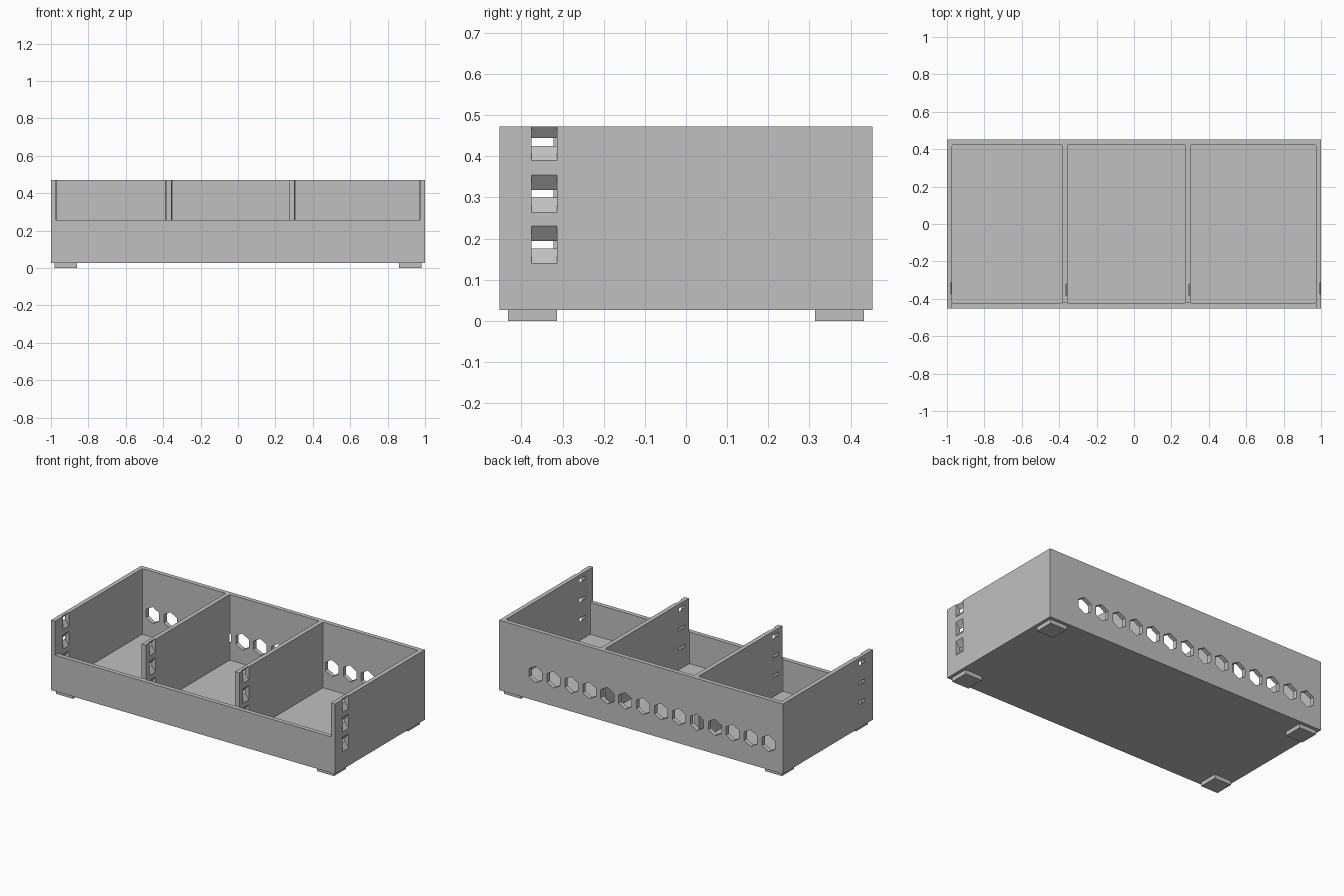
import bpy, bmesh
from math import cos, sin, pi
from mathutils import Vector

if "Cube" in bpy.data.objects:
    bpy.data.objects.remove(bpy.data.objects["Cube"], do_unlink=True)

grey = bpy.data.materials.new("plain_grey")
grey.use_nodes = True
colour = (0.53, 0.53, 0.53, 1)
grey.diffuse_color = colour
grey.node_tree.nodes["Principled BSDF"].inputs["Base Color"].default_value = colour

WALL = 0.028
DEPTH = 0.453          # half depth
BASE, TOP, LIP = 0.026, 0.472, 0.256


def prism(bm, outline, travel):
    """Extrude a closed outline of points along a vector."""
    face = bm.faces.new([bm.verts.new(p) for p in outline])
    made = bmesh.ops.extrude_face_region(bm, geom=[face])["geom"]
    moved = [v for v in made if isinstance(v, bmesh.types.BMVert)]
    bmesh.ops.translate(bm, verts=moved, vec=Vector(travel))


def box(bm, x, y, z):
    prism(bm, [(x[0], y[0], z[0]), (x[1], y[0], z[0]),
               (x[1], y[1], z[0]), (x[0], y[1], z[0])], (0, 0, z[1] - z[0]))


def finish(bm, name):
    bmesh.ops.recalc_face_normals(bm, faces=bm.faces)
    mesh = bpy.data.meshes.new(name)
    bm.to_mesh(mesh)
    bm.free()
    mesh.materials.append(grey)
    obj = bpy.data.objects.new(name, mesh)
    bpy.context.collection.objects.link(obj)
    return obj


def carve(target, bm, name):
    """Cut the shapes in bm out of the target, then drop the cutter."""
    cutter = finish(bm, name)
    cutter.hide_render = True
    mod = target.modifiers.new(name, 'BOOLEAN')
    mod.operation = 'DIFFERENCE'
    mod.solver = 'EXACT'
    mod.object = cutter
    bpy.context.view_layer.objects.active = target
    bpy.ops.object.modifier_apply(modifier=name)
    bpy.data.objects.remove(cutter, do_unlink=True)


# Solid tray block
bm = bmesh.new()
box(bm, (-1, 1), (-DEPTH, DEPTH), (BASE, TOP))
tray = finish(bm, "tray")

# Three open compartments with slightly eased upright corners
wall_starts = (-1, -0.384, 0.274, 1 - WALL)
bm = bmesh.new()
for a, b in zip(wall_starts, wall_starts[1:]):
    box(bm, (a + WALL, b), (WALL - DEPTH, DEPTH - WALL), (BASE + WALL, 0.6))
upright = [e for e in bm.edges
           if abs(e.verts[0].co.z - e.verts[1].co.z) > 0.1]
bmesh.ops.bevel(bm, geom=upright, offset=0.008, segments=2, profile=0.5,
                affect='EDGES')
carve(tray, bm, "compartment_cutter")

# Lowered front wall between the two end walls
bm = bmesh.new()
box(bm, (WALL - 1, 1 - WALL), (-0.6, -0.42), (LIP, 0.6))
carve(tray, bm, "front_cutter")

# Row of hexagonal holes through the back wall
bm = bmesh.new()
for i in range(14):
    cx = 0.743 - 0.1263 * i
    hexagon = [(cx + 0.053 * sin(k * pi / 3), DEPTH - WALL - 0.004,
                0.194 + 0.053 * cos(k * pi / 3)) for k in range(6)]
    prism(bm, hexagon, (0, 0.06, 0))
carve(tray, bm, "hexagon_cutter")

# Three tapered slots in every upright wall, wide on the +x side
bm = bmesh.new()
for n, x in enumerate(wall_starts):
    y = -0.383 if n in (1, 2) else -0.375
    for z in (0.185, 0.309, 0.435):
        slope = (0.0455 - 0.0095) / WALL
        extra = 0.003
        wide, narrow = 0.0455 + slope * extra, 0.0095 - slope * extra
        prism(bm, [(x + WALL + extra, y, z - wide),
                   (x + WALL + extra, y, z + wide),
                   (x - extra, y, z + narrow),
                   (x - extra, y, z - narrow)], (0, 0.061, 0))
carve(tray, bm, "slot_cutter")

# Four square feet
for side, sx in (("left", 1), ("right", -1)):
    for end, sy in (("front", -1), ("back", 1)):
        bm = bmesh.new()
        box(bm, sorted((sx * 0.86, sx * 0.98)),
            sorted((sy * 0.314, sy * 0.433)), (0, BASE))
        finish(bm, f"{end}_{side}_foot")
